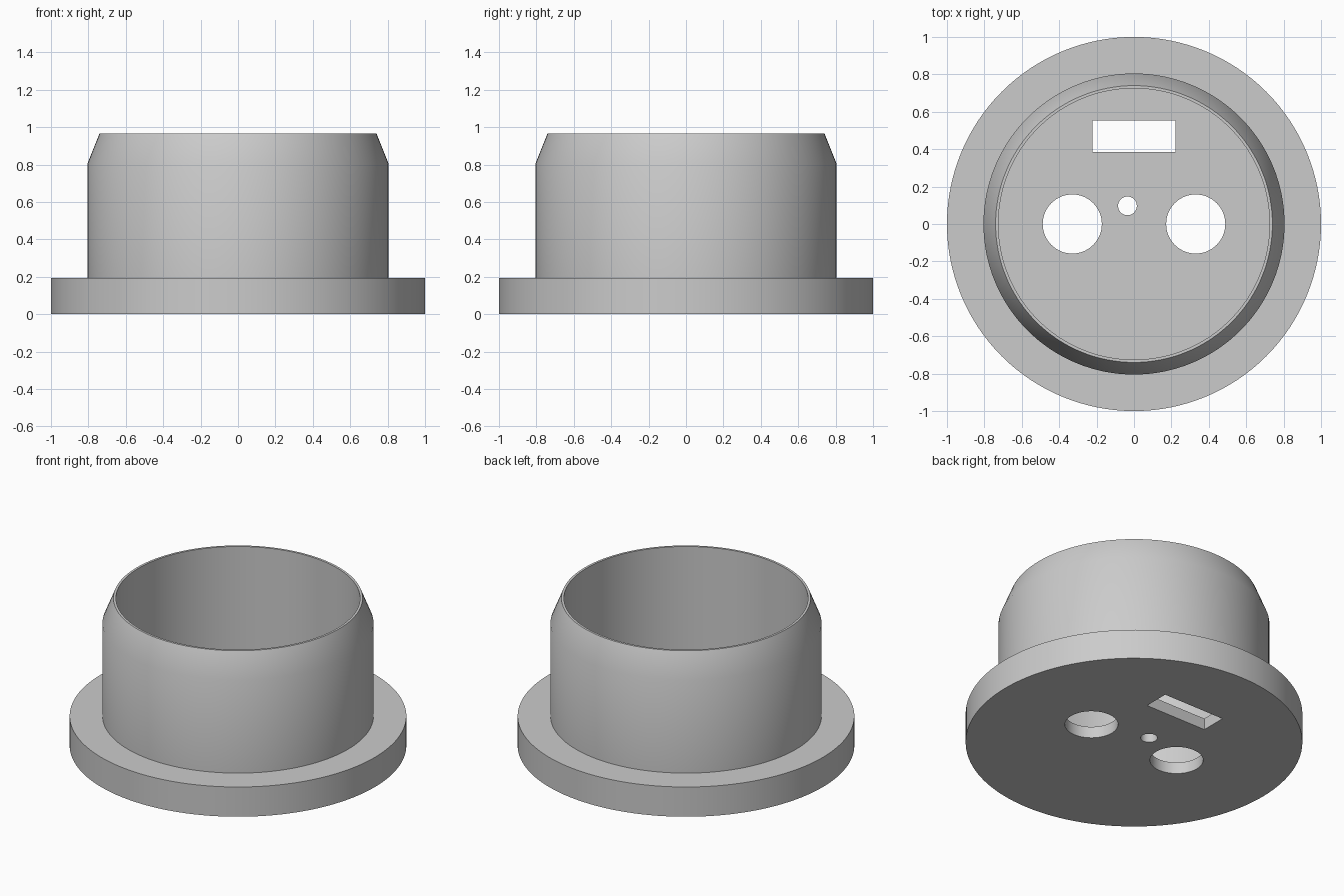
import bpy
import bmesh
import math

default = bpy.data.objects.get("Cube")
if default:
    bpy.data.objects.remove(default, do_unlink=True)

SEGMENTS = 128
FLOOR = 0.075

# Single plain grey material
grey = bpy.data.materials.new("plain grey")
grey.use_nodes = True
colour = (0.6, 0.6, 0.6, 1)
grey.diffuse_color = colour
grey.node_tree.nodes["Principled BSDF"].inputs["Base Color"].default_value = colour


def make_object(name, bm):
    bmesh.ops.recalc_face_normals(bm, faces=bm.faces)
    mesh = bpy.data.meshes.new(name)
    bm.to_mesh(mesh)
    bm.free()
    mesh.materials.append(grey)
    obj = bpy.data.objects.new(name, mesh)
    bpy.context.collection.objects.link(obj)
    return obj


def lathe(name, profile):
    """Revolve an (r, z) outline and cap both of its ends with a disc."""
    bm = bmesh.new()
    rings = []
    for r, z in profile:
        angles = [2 * math.pi * i / SEGMENTS for i in range(SEGMENTS)]
        rings.append([bm.verts.new((r * math.cos(a), r * math.sin(a), z)) for a in angles])
    for low, high in zip(rings, rings[1:]):
        for i in range(SEGMENTS):
            j = (i + 1) % SEGMENTS
            bm.faces.new((low[i], low[j], high[j], high[i]))
    bm.faces.new(rings[0])
    bm.faces.new(rings[-1])
    return make_object(name, bm)


def round_cutter(name, x, y, radius):
    bm = bmesh.new()
    bmesh.ops.create_cone(bm, cap_ends=True, segments=64,
                          radius1=radius, radius2=radius, depth=0.4)
    bmesh.ops.translate(bm, verts=bm.verts, vec=(x, y, 0))
    return make_object(name, bm)


def box_cutter(name, x, y, width, depth):
    bm = bmesh.new()
    bmesh.ops.create_cube(bm, size=1)
    bmesh.ops.scale(bm, verts=bm.verts, vec=(width, depth, 0.4))
    bmesh.ops.translate(bm, verts=bm.verts, vec=(x, y, 0))
    return make_object(name, bm)


# Flanged cup: base, flange, wall, tapered rim, inner wall, floor
cup = lathe("flanged_cup", [
    (1.0, 0), (1.0, 0.195), (0.805, 0.195), (0.805, 0.805),
    (0.74, 0.967), (0.725, 0.967), (0.725, FLOOR),
])

# Openings through the floor
cutters = [round_cutter("round_hole_cutter", side * 0.33, 0, 0.158) for side in (-1, 1)]
cutters.append(round_cutter("small_hole_cutter", -0.035, 0.097, 0.05))
cutters.append(box_cutter("slot_cutter", 0, 0.469, 0.444, 0.168))

bpy.ops.object.select_all(action='DESELECT')
bpy.context.view_layer.objects.active = cup
cup.select_set(True)
for cutter in cutters:
    cutter.hide_render = True
    mod = cup.modifiers.new("opening", 'BOOLEAN')
    mod.operation = 'DIFFERENCE'
    mod.solver = 'EXACT'
    mod.object = cutter
    bpy.ops.object.modifier_apply(modifier=mod.name)
    bpy.data.objects.remove(cutter, do_unlink=True)

bpy.ops.object.shade_smooth_by_angle(angle=math.radians(30))
